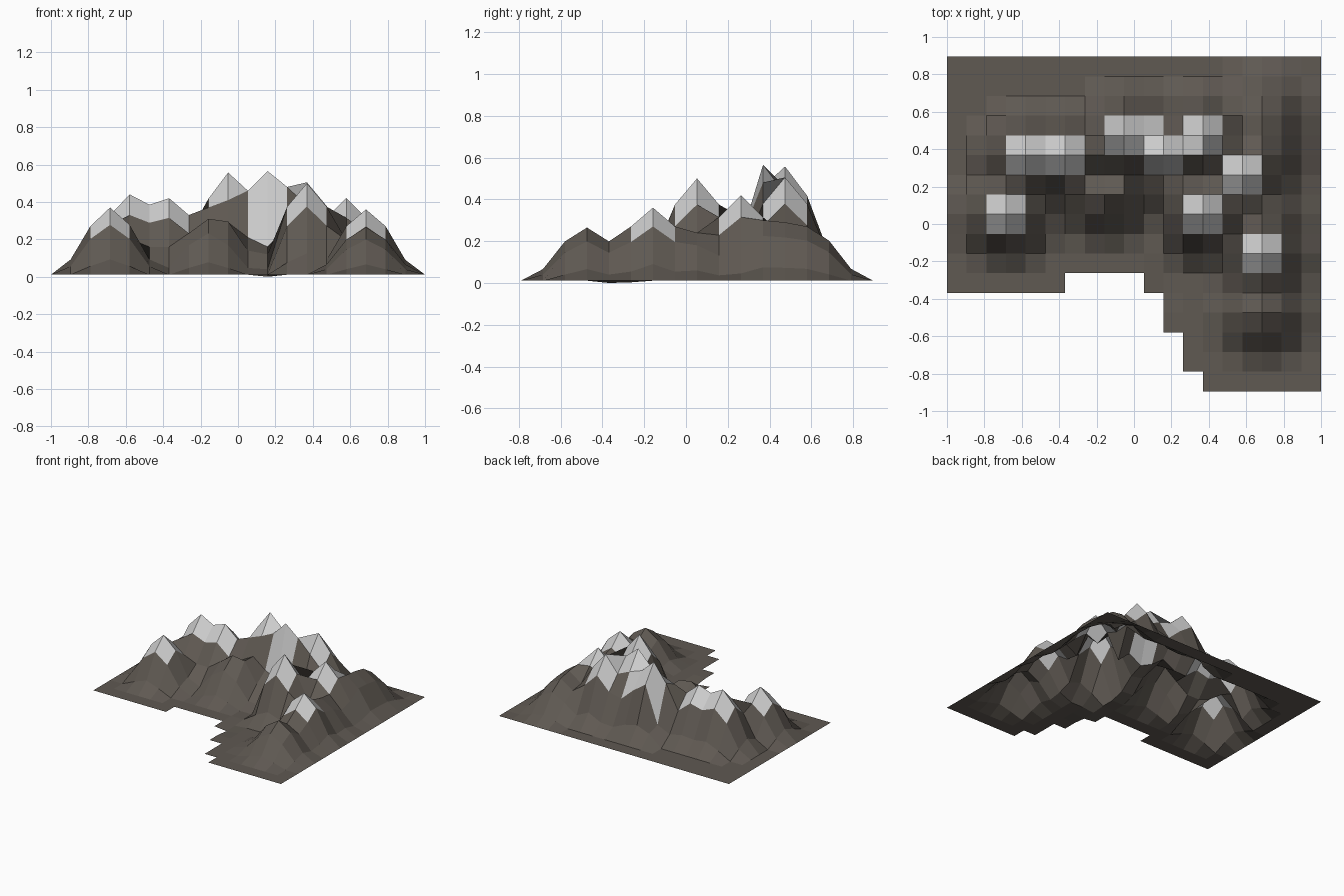
import bpy, bmesh, math

if "Cube" in bpy.data.objects:
    bpy.data.objects.remove(bpy.data.objects["Cube"])

STEP = 2 / 19          # 19 x 17 cell terrain
ROWS, COLS, BASE = 17, 19, 0.011

# Snowy summits: column, row (from the back), height
SNOW = [(3, 8, .37), (4, 5, .44), (6, 5, .42), (9, 4, .557), (11, 5, .565),
        (13, 4, .505), (13, 8, .5), (15, 6, .42), (16, 10, .36), (5, 5, .385), (10, 4, .46)]
# Bare hills
HILLS = [(16, 13, .265), (8, 7, .31), (16, 5, .3), (16, 4, .29), (16, 3, .27), (16, 8, .24)]
# Saddles on the ridge, gullies and the ravine under the main summit
PINS = {(7, 5): .33, (8, 5): .37, (9, 5): .41, (10, 5): .46, (12, 5): .48,
        (9, 6): .29, (10, 6): .21, (11, 6): .16, (12, 6): .22, (9, 7): .295,
        (10, 7): .14, (11, 7): .12, (11, 8): .04, (11, 9): .011, (11, 11): .003,
        (11, 12): .0, (5, 7): .16, (6, 7): .16, (8, 3): .13, (8, 2): .10}


def last_row(c):
    """Stepped front outline: number of rows in each column of cells."""
    return 12 if c < 6 else 11 if c < 10 else {10: 12, 11: 14, 12: 16}.get(c, 17)


def height(c, r):
    if (c, r) in PINS:
        return PINS[c, r]
    h = BASE
    edge = min(c, r, COLS - c)
    for pc, pr, ph in SNOW + HILLS:
        d = math.hypot(c - pc, r - pr)
        if d < 3:
            h = max(h, ph * (1 + math.cos(math.pi * d / 3)) / 2)
    # the terrain fades to the base sheet at the outer border
    return min(h, (BASE, .11, .27)[edge]) if edge < 3 else h


def material(name, rgb):
    m = bpy.data.materials.new(name)
    m.diffuse_color = (*rgb, 1)
    m.use_nodes = True
    m.node_tree.nodes["Principled BSDF"].inputs["Base Color"].default_value = m.diffuse_color
    return m


# Terrain sheet
bm = bmesh.new()
v = {(c, r): bm.verts.new((-1 + c * STEP, (ROWS / 2 - r) * STEP, height(c, r)))
     for c in range(COLS + 1) for r in range(ROWS + 1)}
for c in range(COLS):
    for r in range(last_row(c)):
        f = bm.faces.new((v[c, r], v[c, r + 1], v[c + 1, r + 1], v[c + 1, r]))
        # snow covers the cells that touch a summit
        f.material_index = int(any(pc in (c, c + 1) and pr in (r, r + 1) for pc, pr, _ in SNOW))
bmesh.ops.delete(bm, geom=[x for x in bm.verts if not x.link_faces], context='VERTS')
mesh = bpy.data.meshes.new("mountain_range")
bm.to_mesh(mesh)
bm.free()
mesh.materials.append(material("rock", (.115, .1, .085)))
mesh.materials.append(material("snow", (.7, .7, .71)))
bpy.context.collection.objects.link(bpy.data.objects.new("mountain_range", mesh))
